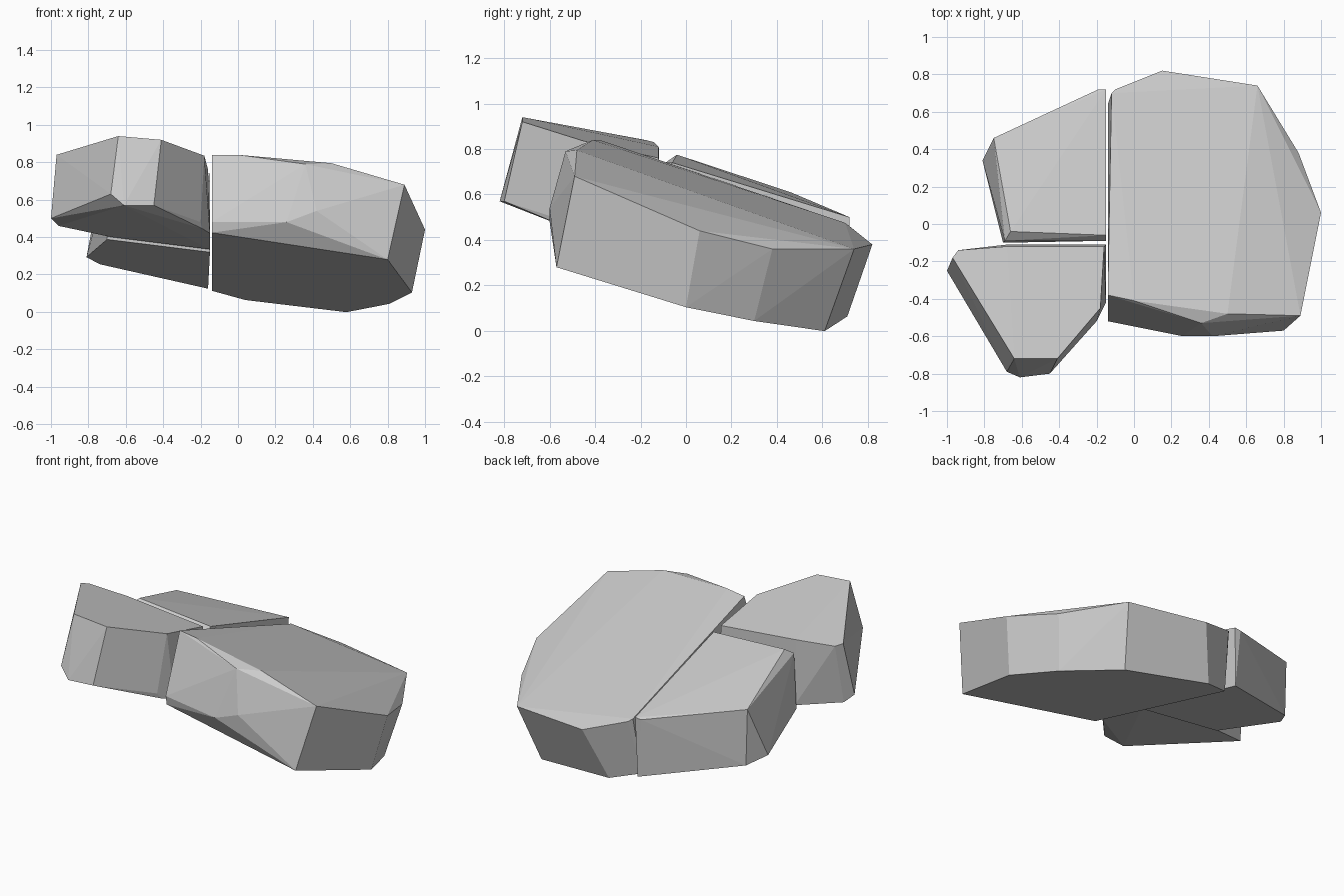
import bpy, bmesh


def stone(name, rim, base, plane):
    """Flat-faced slab: hull of the upper corners and a base outline lying on a tilted plane."""
    z0, sx, sy = plane
    points = rim + [(x, y, z0 + sx * x + sy * y) for x, y in base]
    bm = bmesh.new()
    for p in points:
        bm.verts.new(p)
    hull = bmesh.ops.convex_hull(bm, input=bm.verts)
    loose = {g for g in hull["geom_interior"] + hull["geom_unused"]
             if isinstance(g, bmesh.types.BMVert) and g.is_valid}
    bmesh.ops.delete(bm, geom=list(loose), context='VERTS')
    bmesh.ops.dissolve_limit(bm, angle_limit=0.035, verts=bm.verts, edges=bm.edges)
    bmesh.ops.recalc_face_normals(bm, faces=bm.faces)
    mesh = bpy.data.meshes.new(name)
    bm.to_mesh(mesh)
    bm.free()
    obj = bpy.data.objects.new(name, mesh)
    bpy.context.collection.objects.link(obj)
    return obj


# Large slab on the right
stone("large_slab",
      rim=[(-0.14, -0.38, 0.84), (0.0, -0.41, 0.84), (0.36, -0.53, 0.79),
           (0.5, -0.48, 0.795), (0.89, -0.49, 0.68), (1.0, 0.06, 0.44),
           (0.88, 0.38, 0.36), (0.66, 0.74, 0.36), (0.15, 0.82, 0.38),
           (-0.10, 0.72, 0.46), (-0.12, 0.70, 0.475),
           (-0.14, -0.52, 0.48), (0.26, -0.60, 0.48), (0.42, -0.60, 0.54)],
      base=[(-0.14, -0.51), (0.80, -0.57), (0.93, 0.0), (0.81, 0.30),
            (0.58, 0.61), (0.04, 0.71), (-0.14, 0.64)],
      plane=(0.262, -0.17, -0.27))

# Rear left slab, tucked under the front one
stone("rear_slab",
      rim=[(-0.66, -0.04, 0.775), (-0.69, -0.09, 0.74), (-0.15, -0.06, 0.74),
           (-0.15, -0.09, 0.70), (-0.15, 0.72, 0.50), (-0.19, 0.72, 0.495),
           (-0.75, 0.46, 0.61)],
      base=[(-0.70, -0.10), (-0.15, -0.09), (-0.16, 0.71),
            (-0.74, 0.46), (-0.81, 0.34)],
      plane=(0.279, -0.12, -0.245))

# Front left slab, raised at its front point
stone("front_slab",
      rim=[(-0.64, -0.72, 0.94), (-0.41, -0.72, 0.92), (-0.18, -0.45, 0.835),
           (-0.16, -0.12, 0.76), (-0.68, -0.12, 0.81), (-0.94, -0.14, 0.83),
           (-0.97, -0.18, 0.84), (-1.0, -0.25, 0.50),
           (-0.68, -0.79, 0.63), (-0.61, -0.82, 0.57), (-0.45, -0.80, 0.57),
           (-0.20, -0.52, 0.48), (-0.15, -0.42, 0.42)],
      base=[(-0.96, -0.20), (-0.68, -0.11), (-0.15, -0.11), (-0.19, -0.50)],
      plane=(0.286, -0.125, -0.27))
